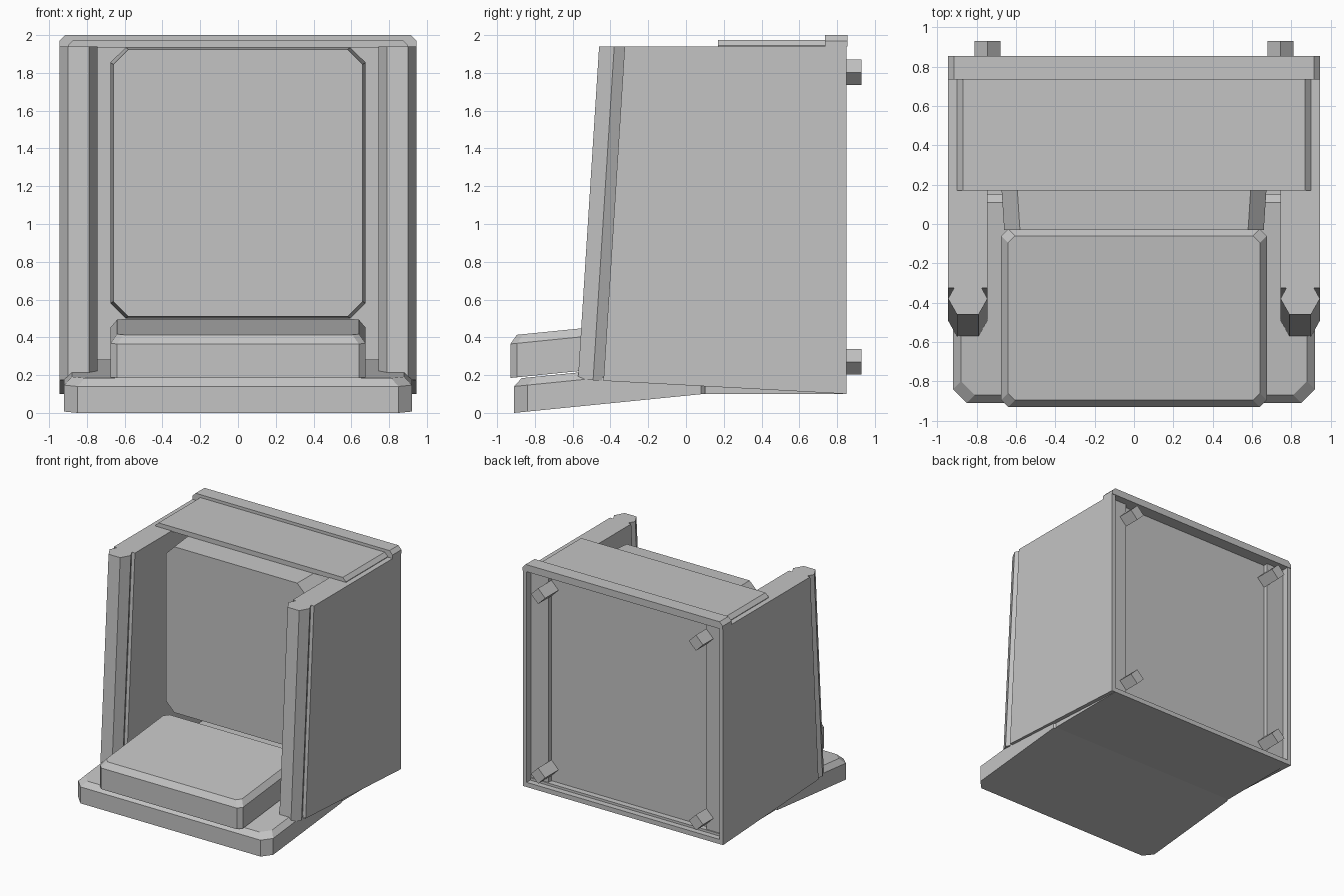
import bpy, bmesh

cube = bpy.data.objects.get("Cube")
if cube:
    bpy.data.objects.remove(cube, do_unlink=True)

GREY = (0.55, 0.55, 0.55, 1)
grey = bpy.data.materials.new("plain grey")
grey.use_nodes = True
grey.diffuse_color = GREY
grey.node_tree.nodes["Principled BSDF"].inputs["Base Color"].default_value = GREY


def loft(name, rings):
    """Skin a closed solid through matching rings of points."""
    bm = bmesh.new()
    loops = [[bm.verts.new(p) for p in ring] for ring in rings]
    n = len(loops[0])
    for a, b in zip(loops, loops[1:]):
        for i in range(n):
            j = (i + 1) % n
            bm.faces.new((a[i], a[j], b[j], b[i]))
    bm.faces.new(loops[0])
    bm.faces.new(loops[-1])
    bmesh.ops.recalc_face_normals(bm, faces=bm.faces[:])
    mesh = bpy.data.meshes.new(name)
    bm.to_mesh(mesh)
    bm.free()
    mesh.materials.append(grey)
    obj = bpy.data.objects.new(name, mesh)
    bpy.context.collection.objects.link(obj)
    return obj


def cut_rect(w, lo, hi, c):
    """Rectangle outline with cut corners, centred on the first axis."""
    return [(-w + c, lo), (w - c, lo), (w, lo + c), (w, hi - c),
            (w - c, hi), (-w + c, hi), (-w, hi - c), (-w, lo + c)]


def box(name, x0, x1, y0, y1, z0, z1):
    corners = [(x0, y0), (x1, y0), (x1, y1), (x0, y1)]
    return loft(name, [[(x, y, z) for x, y in corners] for z in (z0, z1)])


def tilted_slab(name, w, front, back, corner, bevel, bottom, side_top, top):
    """Slab with a bevelled top edge, rising gently to the back."""
    def ring(inset, z):
        return [(x, y, z + 0.1 * (y - front))
                for x, y in cut_rect(w - inset, front + inset, back - inset, corner)]
    return loft(name, [ring(0, bottom), ring(0, side_top), ring(bevel, top)])


# Foot plate and seat cushion
tilted_slab("foot_plate", 0.92, -0.91, 0.15, 0.07, 0.04, 0.0, 0.14, 0.18)
tilted_slab("seat_cushion", 0.675, -0.93, -0.025, 0.035, 0.035, 0.185, 0.365, 0.41)

# Backrest: a deep cushion narrowing to the front
backrest = [(-0.03, 0.66, 0.51, 1.925), (0.2, 0.675, 0.5, 1.935), (0.68, 0.675, 0.5, 1.935)]
loft("backrest", [[(x, y, z) for x, z in cut_rect(w, lo, hi, 0.08)]
                  for y, w, lo, hi in backrest])

# Rear wall and floor
box("rear_wall", -0.76, 0.76, 0.66, 0.75, 0.12, 1.95)
box("floor", -0.91, 0.91, 0.1, 0.8, 0.1, 0.16)
box("floor_rim", -0.91, 0.91, 0.8, 0.85, 0.1, 0.14)

# Side panels with a grooved front trim and a thin rear lip
PANEL = [(0.79, -0.46), (0.90, -0.46), (0.945, -0.38), (0.915, -0.325), (0.945, -0.325),
         (0.945, 0.85), (0.91, 0.85), (0.91, 0.79), (0.745, 0.79),
         (0.745, -0.325), (0.775, -0.325), (0.745, -0.38)]


def panel_foot(x, y):
    # The front edge leans forward toward the floor
    if y < 0:
        y -= 0.112
    return (x, y, 0.17 - 0.054 * (y + 0.44))


for side, s in (("left", 1), ("right", -1)):
    loft(side + "_panel", [[(s * x, y, 1.94) for x, y in PANEL],
                           [panel_foot(s * x, y) for x, y in PANEL]])
    # Diamond pegs on the rear
    for level, z in (("lower", 0.27), ("upper", 1.803)):
        r = 0.067
        diamond = [(r, 0), (0, r), (-r, 0), (0, -r)]
        loft(f"{side}_{level}_peg", [[(s * 0.745 + dx, y, z + dz) for dx, dz in diamond]
                                     for y in (0.7, 0.93)])

# Top cover plate and raised rear rail, both with cut upper edges
for name, w, c, y0, y1, z0, z1 in (("top_cover", 0.9, 0.03, 0.17, 0.74, 1.935, 1.975),
                                   ("top_rail", 0.945, 0.03, 0.735, 0.855, 1.94, 2.0)):
    outline = [(-w, z0), (w, z0), (w, z1 - c), (w - c, z1), (-w + c, z1), (-w, z1 - c)]
    loft(name, [[(x, y, z) for x, z in outline] for y in (y0, y1)])
